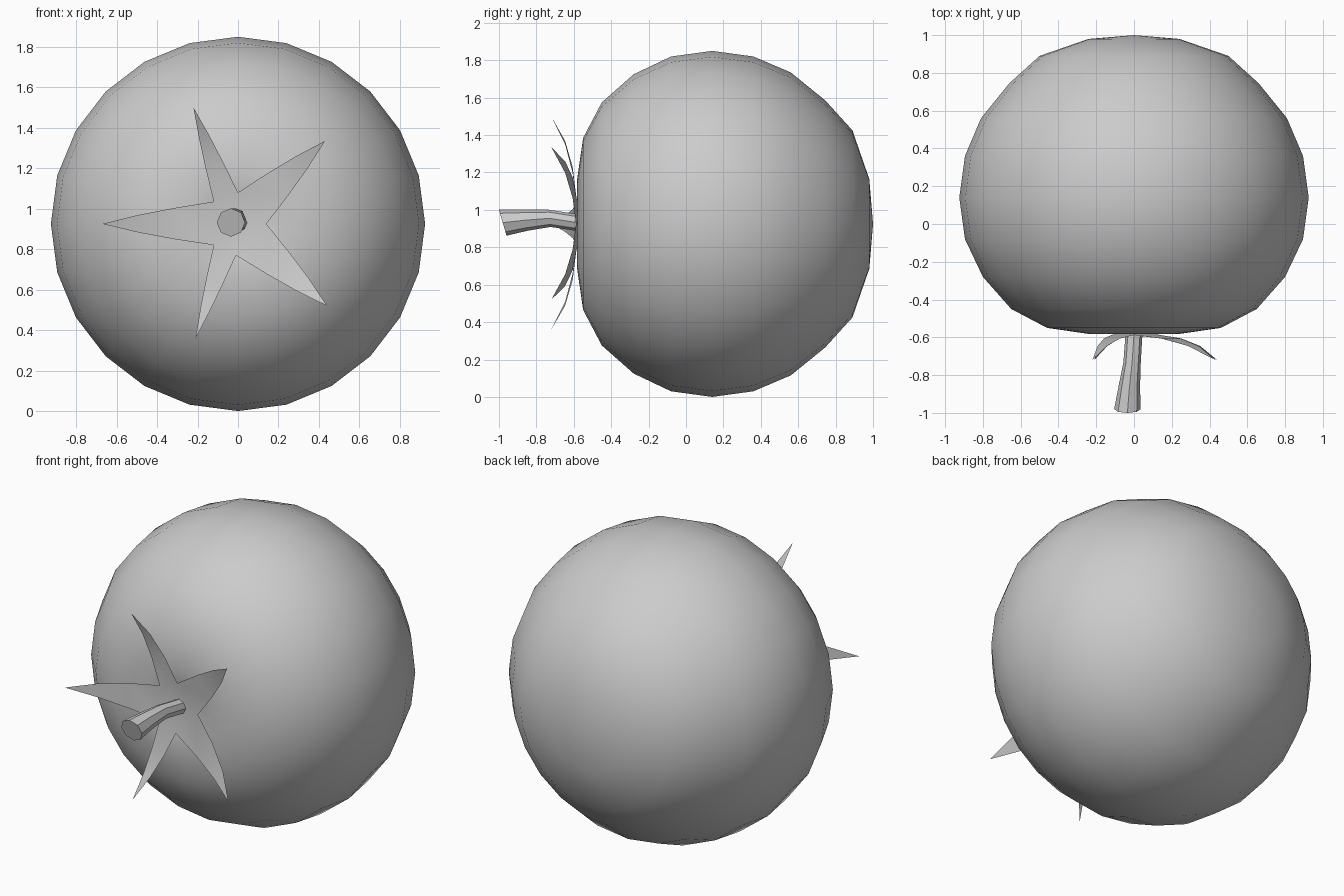
import bpy, bmesh
from math import sin, cos, pi, radians
from mathutils import Vector

if "Cube" in bpy.data.objects:
    bpy.data.objects.remove(bpy.data.objects["Cube"])

CZ = 0.925  # height of the fruit axis, which runs along y


def finish(name, bm, smooth=True):
    bmesh.ops.recalc_face_normals(bm, faces=bm.faces)
    mesh = bpy.data.meshes.new(name)
    bm.to_mesh(mesh)
    bm.free()
    ob = bpy.data.objects.new(name, mesh)
    bpy.context.collection.objects.link(ob)
    if smooth:
        bpy.ops.object.select_all(action='DESELECT')
        ob.select_set(True)
        bpy.context.view_layer.objects.active = ob
        bpy.ops.object.shade_smooth_by_angle(angle=radians(40))
    return ob


def bridge(bm, a, b):
    n = len(a)
    for i in range(n):
        bm.faces.new((a[i], a[(i + 1) % n], b[(i + 1) % n], b[i]))


def fan(bm, ring, tip):
    for i in range(len(ring)):
        bm.faces.new((ring[i], ring[(i + 1) % len(ring)], tip))


# Fruit: revolved profile (radius, y) with a dimple at the stem
profile = [(0.24, 0.98), (0.50, 0.89), (0.66, 0.745), (0.81, 0.56), (0.895, 0.36),
           (0.925, 0.14), (0.895, -0.08), (0.80, -0.28), (0.65, -0.45),
           (0.46, -0.55), (0.24, -0.582), (0.10, -0.555)]
N = 24
bm = bmesh.new()
rings = [[bm.verts.new((r * sin(2 * pi * i / N), y, CZ + r * cos(2 * pi * i / N)))
          for i in range(N)] for r, y in profile]
for a, b in zip(rings, rings[1:]):
    bridge(bm, a, b)
fan(bm, rings[0], bm.verts.new((0, 1.0, CZ)))
fan(bm, rings[-1], bm.verts.new((0, -0.52, CZ)))
finish("fruit_body", bm)

# Calyx: five curling leaves around a shared star-shaped centre
tips = [(-0.22, 1.50), (0.43, 1.335), (0.44, 0.52), (-0.21, 0.36), (-0.67, 0.925)]
inner = [(-0.12, 1.035), (0.0, 1.08), (0.14, 0.925), (-0.01, 0.77), (-0.12, 0.82)]
bm = bmesh.new()
centre = bm.verts.new((0, -0.56, CZ))
roots = [bm.verts.new((x, -0.588, z)) for x, z in inner]
for i, (tx, tz) in enumerate(tips):
    a, b = roots[i], roots[(i + 1) % 5]
    bm.faces.new((centre, a, b))
    tip = Vector((tx, -0.72, tz))
    left, right = a, b
    for t, y, w in ((0.35, -0.606, 0.72), (0.68, -0.646, 0.40)):
        mid = ((a.co + b.co) / 2).lerp(tip, t)
        mid.y = y
        half = (b.co - a.co) / 2 * w
        l2, r2 = bm.verts.new(mid - half), bm.verts.new(mid + half)
        bm.faces.new((left, l2, r2, right))
        left, right = l2, r2
    bm.faces.new((left, bm.verts.new(tip), right))
finish("calyx_leaves", bm)

# Stem: bent octagonal tube flaring to a slanted cut end (x, y, z, radius, slant)
path = [(0, -0.50, 0.925, 0.045, 0), (0, -0.58, 0.932, 0.045, 0),
        (-0.01, -0.73, 0.955, 0.046, 0.1), (-0.025, -0.86, 0.945, 0.057, 0.2),
        (-0.035, -0.98, 0.932, 0.070, 0.29)]
bm = bmesh.new()
rings = [[bm.verts.new((x + r * sin(pi * i / 4), y - s * r * cos(pi * i / 4),
                        z + r * cos(pi * i / 4))) for i in range(8)]
         for x, y, z, r, s in path]
for a, b in zip(rings, rings[1:]):
    bridge(bm, a, b)
bm.faces.new(rings[0])
bm.faces.new(rings[-1])
finish("stem", bm)
